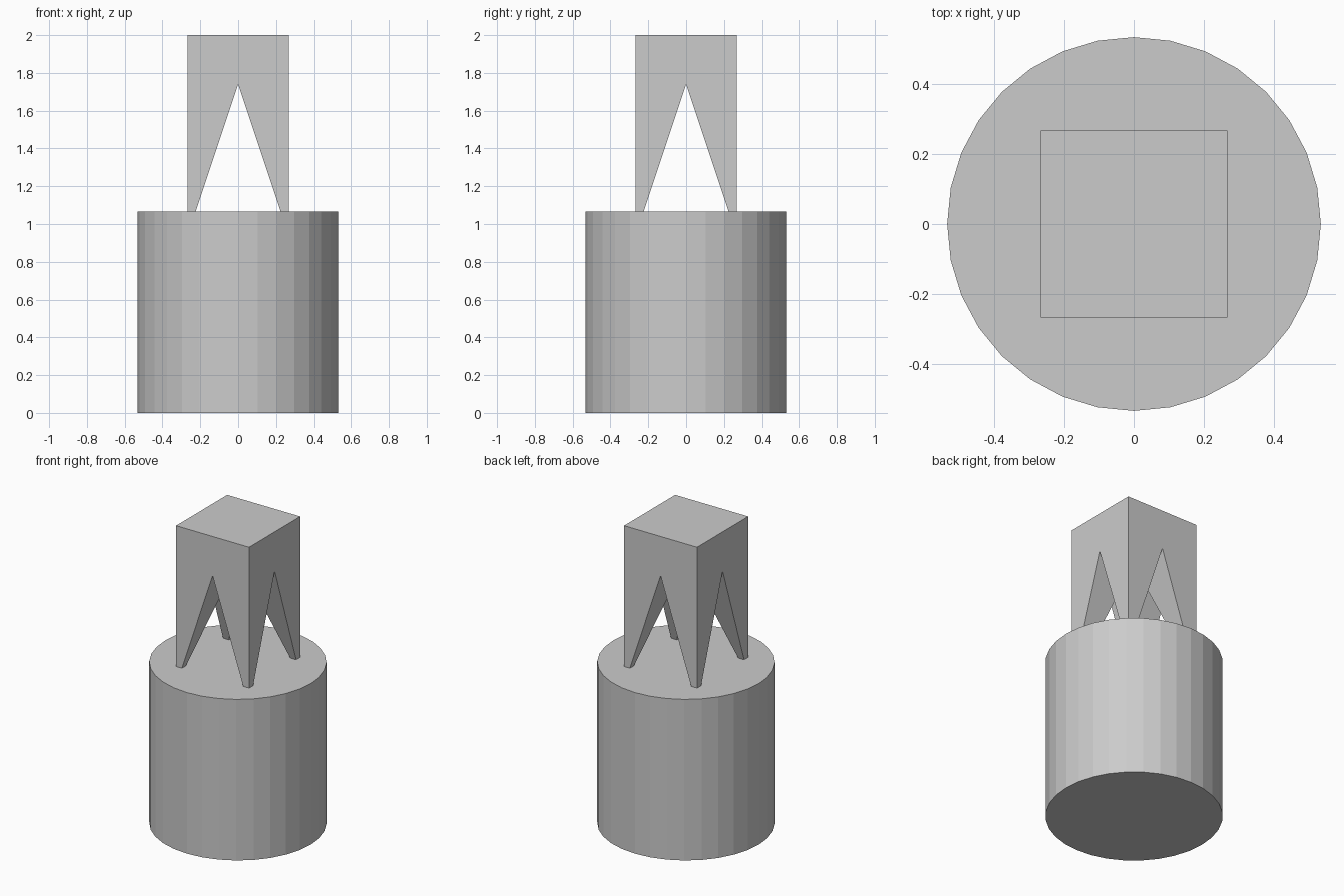
import bpy
import bmesh

if "Cube" in bpy.data.objects:
    bpy.data.objects.remove(bpy.data.objects["Cube"], do_unlink=True)

RADIUS, DRUM_TOP = 0.533, 1.067
HALF, APEX, TOP = 0.267, 1.74, 2.0
SINK = 0.015

grey = bpy.data.materials.new("plain grey")
grey.use_nodes = True
colour = (0.6, 0.6, 0.6, 1)
grey.diffuse_color = colour
grey.node_tree.nodes["Principled BSDF"].inputs["Base Color"].default_value = colour


def add_object(name, bm):
    bmesh.ops.recalc_face_normals(bm, faces=bm.faces)
    mesh = bpy.data.meshes.new(name)
    bm.to_mesh(mesh)
    bm.free()
    mesh.materials.append(grey)
    obj = bpy.data.objects.new(name, mesh)
    bpy.context.collection.objects.link(obj)
    return obj


# Faceted drum base
bm = bmesh.new()
bmesh.ops.create_cone(bm, cap_ends=True, segments=32, radius1=RADIUS,
                      radius2=RADIUS, depth=DRUM_TOP)
drum = add_object("drum_base", bm)
drum.location.z = DRUM_TOP / 2

# One quarter of the tower: a leg widening upward into the solid block
bm = bmesh.new()


def square(inner, z):
    corners = [(inner, inner), (HALF, inner), (HALF, HALF), (inner, HALF)]
    return [bm.verts.new((x, y, z)) for x, y in corners]


foot_z = DRUM_TOP - SINK
foot = square((APEX - foot_z) / 3, foot_z)
arch = square(0, APEX)
roof = square(0, TOP)
bm.faces.new(foot)
bm.faces.new(roof)
for i in range(4):
    j = (i + 1) % 4
    bm.faces.new((foot[i], foot[j], arch[j], arch[i]))
    if i in (1, 2):  # outer walls only, the inner sides meet their mirrors
        bm.faces.new((arch[i], arch[j], roof[j], roof[i]))
tower = add_object("four_legged_tower", bm)

# Mirror into four legs
mirror = tower.modifiers.new("four quarters", "MIRROR")
mirror.use_axis = (True, True, False)
mirror.use_clip = True
